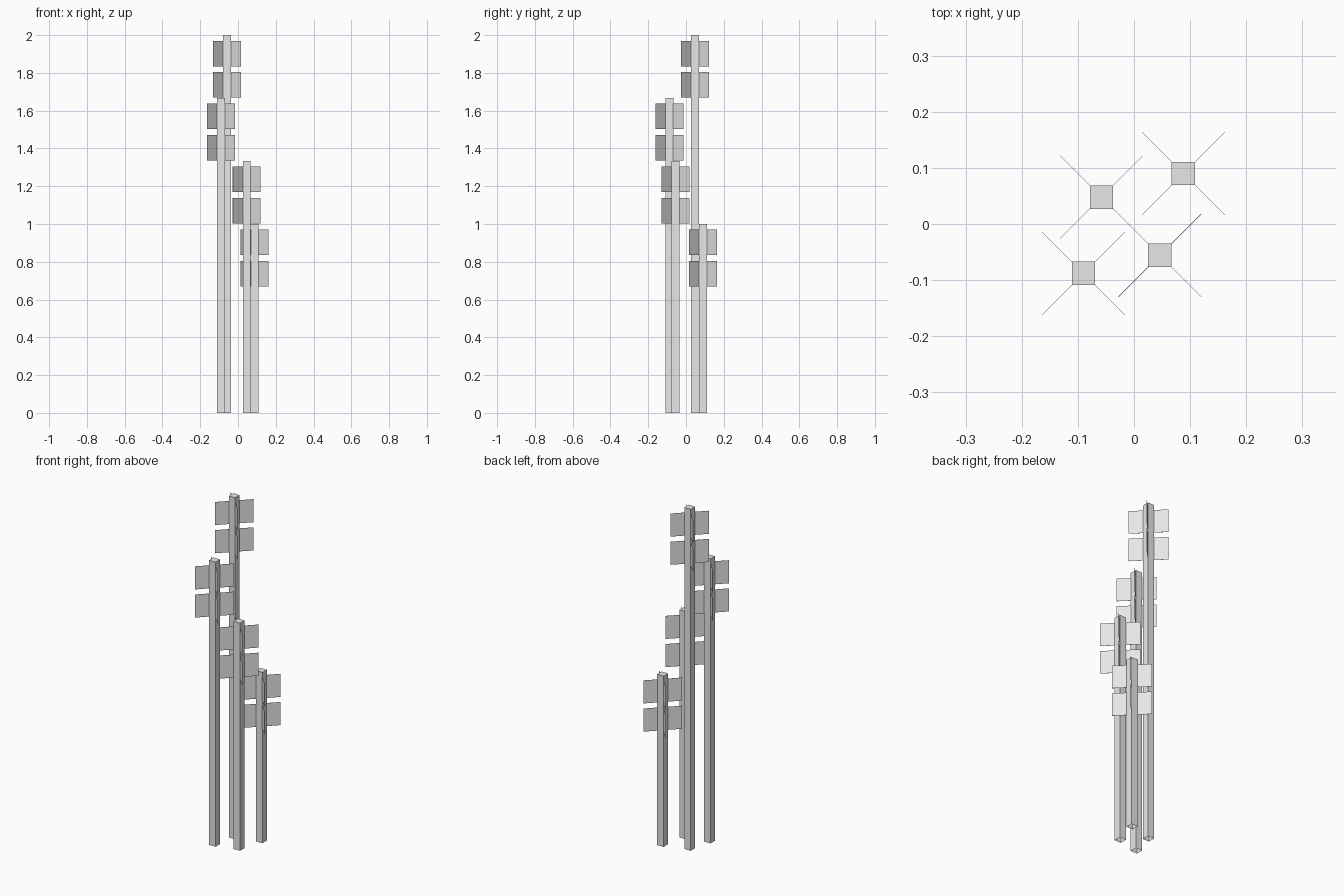
import bpy, bmesh, math
from mathutils import Matrix

if "Cube" in bpy.data.objects:
    bpy.data.objects.remove(bpy.data.objects["Cube"])

grey = bpy.data.materials.new("light grey")
grey.diffuse_color = (0.8, 0.8, 0.8, 1)
grey.use_nodes = True
grey.node_tree.nodes["Principled BSDF"].inputs["Base Color"].default_value = grey.diffuse_color

W = 1 / 24           # stalk width
LEAF_W = 0.209       # leaf panel width along its diagonal
LEAF_H = 0.135


def box(name, loc, size, turn=0.0, open_bottom=False):
    bm = bmesh.new()
    bmesh.ops.create_cube(bm, size=1)
    if open_bottom:
        low = [f for f in bm.faces if f.normal.z < -0.9]
        bmesh.ops.delete(bm, geom=low, context='FACES_ONLY')
    bm.transform(Matrix.Translation(loc) @ Matrix.Rotation(turn, 4, 'Z')
                 @ Matrix.Diagonal((*size, 1)))
    mesh = bpy.data.meshes.new(name)
    bm.to_mesh(mesh)
    bm.free()
    mesh.materials.append(grey)
    obj = bpy.data.objects.new(name, mesh)
    bpy.context.collection.objects.link(obj)


# x, y and height of each stalk
stalks = [(-0.058, 0.048, 2.0), (-0.09, -0.088, 5 / 3),
          (0.046, -0.056, 4 / 3), (0.088, 0.09, 1.0)]

for i, (x, y, h) in enumerate(stalks, 1):
    # square stalk, open underneath
    box(f"stalk_{i}", (x, y, h / 2), (W, W, h), open_bottom=True)
    # two tiers of paper-thin leaf panels crossed on the diagonals
    for tier, drop in (("upper", 0.0975), ("lower", 0.2625)):
        for side, angle in (("a", 45), ("b", -45)):
            box(f"leaf_{tier}_{side}_{i}", (x, y, h - drop),
                (LEAF_W, 0.0008, LEAF_H), math.radians(angle))
